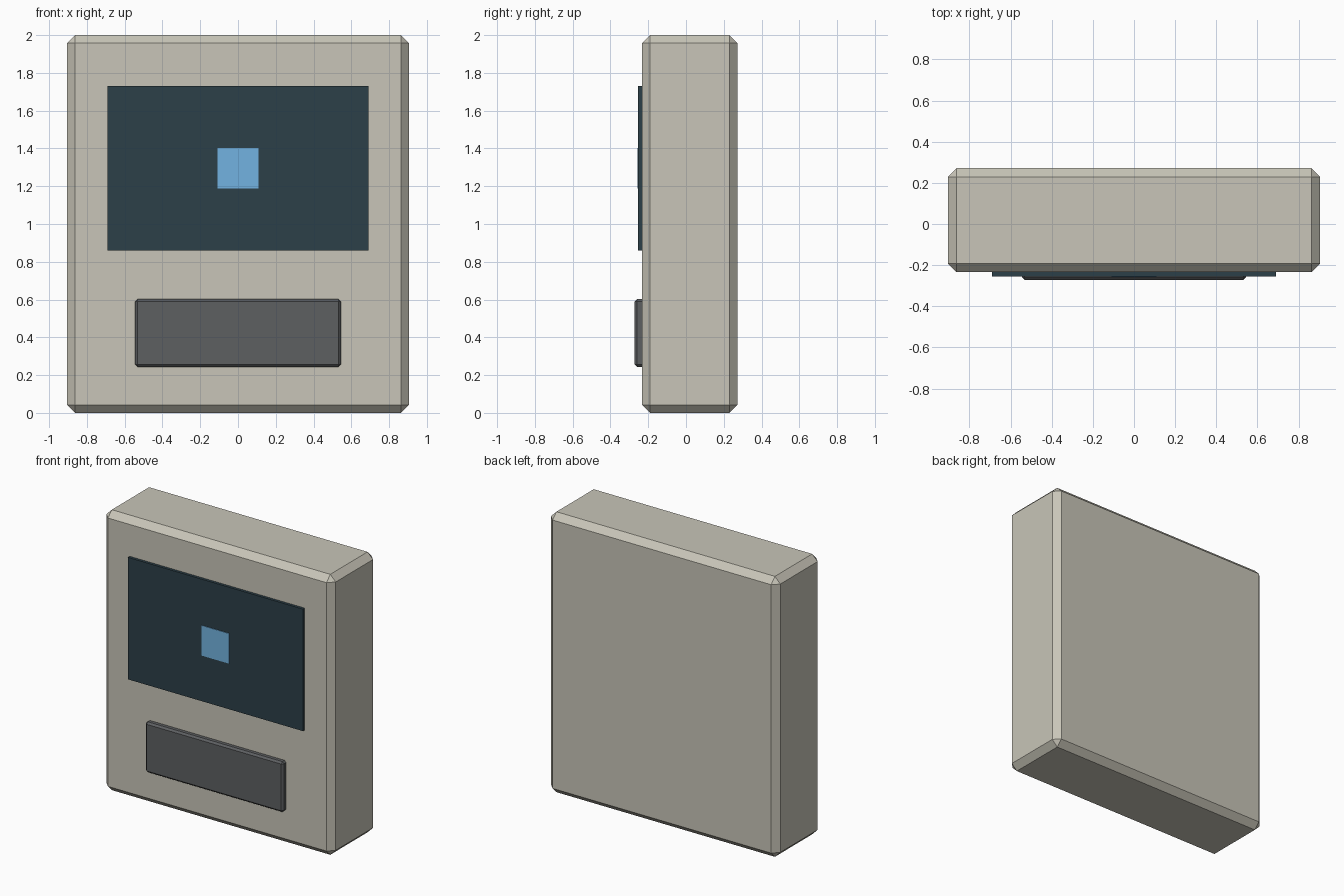
import bpy

if "Cube" in bpy.data.objects:
    bpy.data.objects.remove(bpy.data.objects["Cube"])


def paint(name, rgb):
    mat = bpy.data.materials.new(name)
    mat.diffuse_color = (*rgb, 1.0)
    mat.use_nodes = True
    mat.node_tree.nodes["Principled BSDF"].inputs["Base Color"].default_value = mat.diffuse_color
    return mat


def box(name, half_width, y_range, z_range, mat, chamfer=0.0):
    """Box centred on x, with an optional flat chamfer on every edge."""
    (y0, y1), (z0, z1) = y_range, z_range
    bpy.ops.mesh.primitive_cube_add(size=1, location=(0, (y0 + y1) / 2, (z0 + z1) / 2))
    obj = bpy.context.object
    obj.name = name
    obj.scale = (2 * half_width, y1 - y0, z1 - z0)
    bpy.ops.object.transform_apply(location=False, rotation=False, scale=True)
    obj.data.materials.append(mat)
    if chamfer:
        bevel = obj.modifiers.new("chamfer", 'BEVEL')
        bevel.width = chamfer
        bevel.segments = 1
    return obj


beige = paint("beige_casing", (0.58, 0.56, 0.48))
dark_blue = paint("dark_screen", (0.025, 0.05, 0.065))
light_blue = paint("screen_glow", (0.17, 0.45, 0.75))
charcoal = paint("charcoal", (0.11, 0.115, 0.12))

# Casing
box("casing", 0.905, (-0.234, 0.272), (0.0, 2.0), beige, 0.043)

# Screen with a small lit square in the middle
box("screen", 0.69, (-0.254, -0.214), (0.86, 1.73), dark_blue)
box("screen_square", 0.109, (-0.258, -0.246), (1.187, 1.402), light_blue)

# Raised panel below the screen
box("lower_panel", 0.544, (-0.272, -0.20), (0.243, 0.602), charcoal, 0.013)
